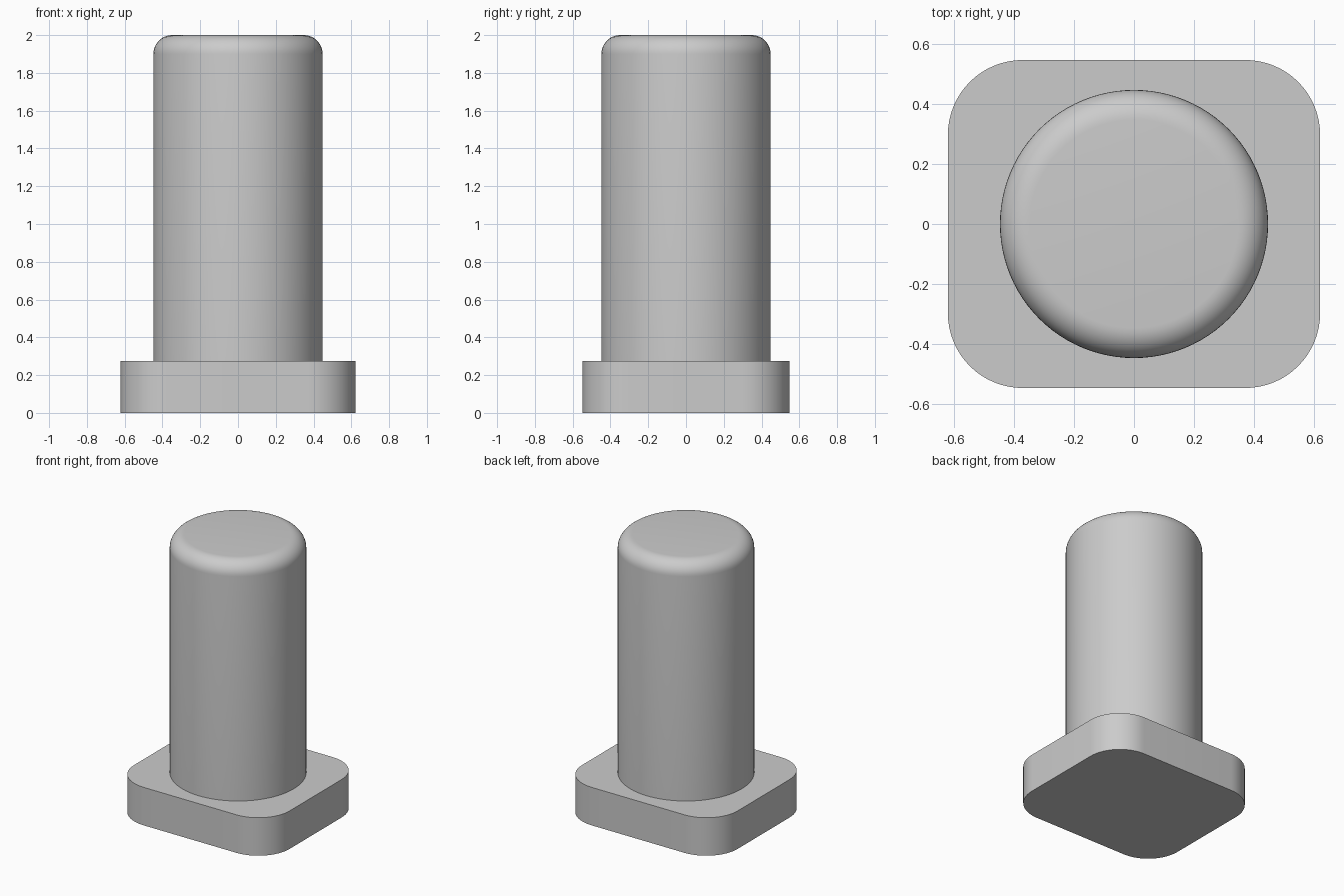
import bpy
import bmesh
from math import cos, sin, pi

cube = bpy.data.objects.get("Cube")
if cube:
    bpy.data.objects.remove(cube, do_unlink=True)

BASE_X, BASE_Y, BASE_H, CORNER = 0.622, 0.548, 0.275, 0.25
PIN_R, TOP, FILLET = 0.448, 2.0, 0.1

grey = bpy.data.materials.new("plain_grey")
grey.use_nodes = True
colour = (0.6, 0.6, 0.6, 1)
grey.diffuse_color = colour
grey.node_tree.nodes["Principled BSDF"].inputs["Base Color"].default_value = colour


def finish(name, bm):
    """Turn a bmesh into a smooth object with sharp edges kept."""
    bmesh.ops.recalc_face_normals(bm, faces=bm.faces)
    mesh = bpy.data.meshes.new(name)
    bm.to_mesh(mesh)
    bm.free()
    mesh.materials.append(grey)
    obj = bpy.data.objects.new(name, mesh)
    bpy.context.collection.objects.link(obj)
    bpy.ops.object.select_all(action="DESELECT")
    obj.select_set(True)
    bpy.context.view_layer.objects.active = obj
    bpy.ops.object.shade_smooth_by_angle(angle=pi / 6)
    return obj


# Base plate: rounded rectangle extruded upward
bm = bmesh.new()
outline = []
steps = 16
for quarter, (sx, sy) in enumerate([(1, 1), (-1, 1), (-1, -1), (1, -1)]):
    for i in range(steps + 1):
        a = (quarter + i / steps) * pi / 2
        outline.append(bm.verts.new((sx * (BASE_X - CORNER) + CORNER * cos(a),
                                     sy * (BASE_Y - CORNER) + CORNER * sin(a), 0)))
bottom = bm.faces.new(outline)
top = bmesh.ops.extrude_face_region(bm, geom=[bottom], use_keep_orig=True)
bmesh.ops.translate(bm, vec=(0, 0, BASE_H),
                    verts=[v for v in top["geom"] if isinstance(v, bmesh.types.BMVert)])
finish("base_plate", bm)

# Round pin: cylinder standing on the plate, with a filleted top rim
bm = bmesh.new()
bmesh.ops.create_cone(bm, cap_ends=True, segments=96, radius1=PIN_R, radius2=PIN_R,
                      depth=TOP - BASE_H)
bmesh.ops.translate(bm, verts=bm.verts, vec=(0, 0, (TOP + BASE_H) / 2))
rim = [e for e in bm.edges if all(v.co.z > TOP - 0.01 for v in e.verts)]
bmesh.ops.bevel(bm, geom=rim, offset=FILLET, segments=10, profile=0.5, affect="EDGES")
finish("round_pin", bm)
